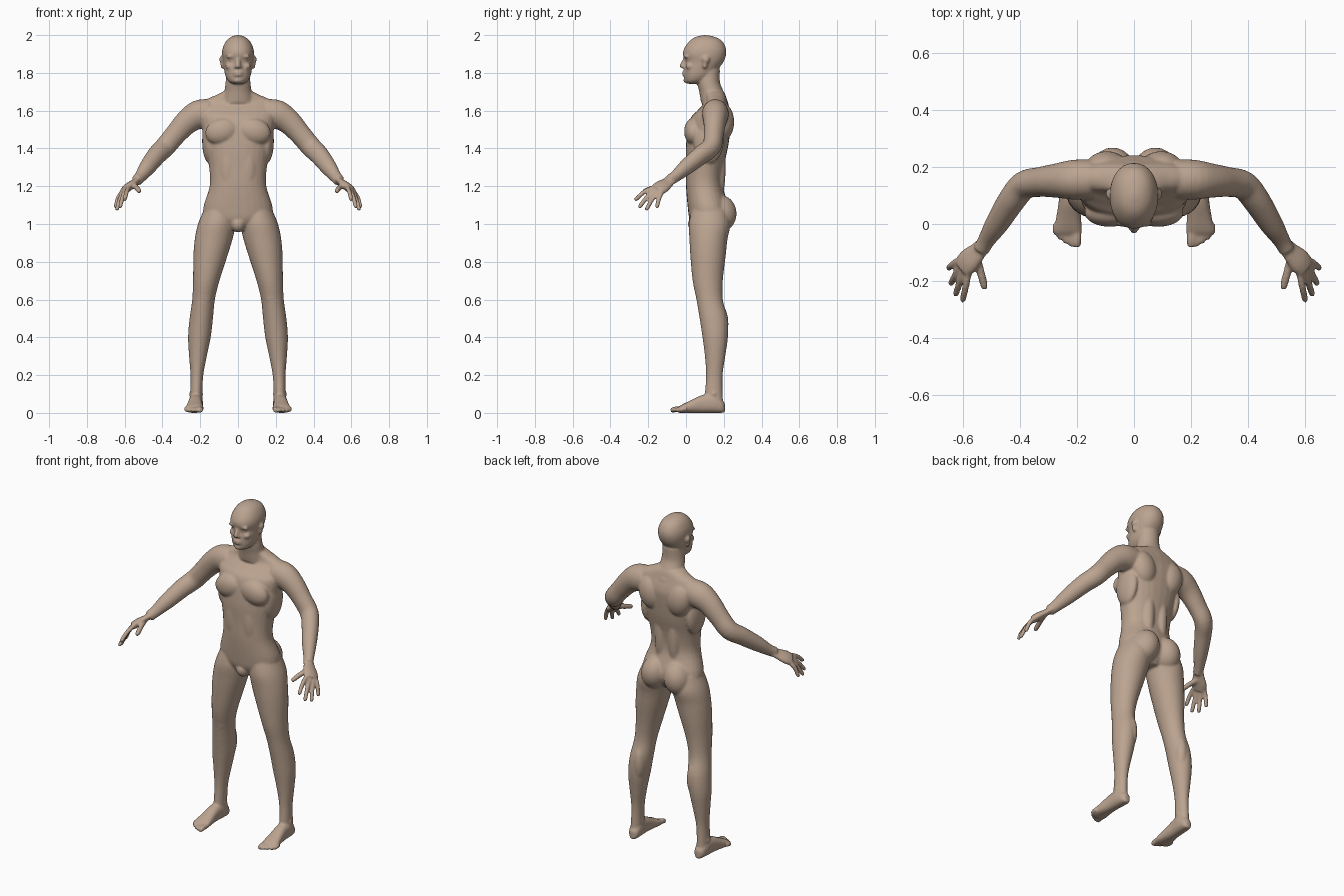
import bpy, bmesh, math
from mathutils import Vector, Matrix

if "Cube" in bpy.data.objects:
    bpy.data.objects.remove(bpy.data.objects["Cube"])

UP = Vector((0, 0, 1))
RIGHTWARD = Vector((1, 0, 0))
PAIR = (1, -1)
SINGLE = (1,)
STEPS, SIDES = 4, 28
bm = bmesh.new()


def smooth_rows(rows):
    """Insert smoothly interpolated rows between the given ones."""
    keys = [Vector(row) for row in rows]
    keys = [keys[0]] + keys + [keys[-1]]
    result = []
    for before, start, end, after in zip(keys, keys[1:], keys[2:], keys[3:]):
        leave, arrive = (end - before) / 2, (after - start) / 2
        for step in range(STEPS):
            t = step / STEPS
            ease = t * t * (3 - 2 * t)
            result.append(start.lerp(end, ease) + leave * t * (1 - t) ** 2
                          - arrive * t * t * (1 - t))
    return result + [keys[-1]]


def signed_power(value, power):
    return math.copysign(abs(value) ** (2 / power), value)


def loft(rows, across=RIGHTWARD, axis=None, power=2, sides=PAIR):
    """Skin rows of x, y, z, radius across and radius deep."""
    rows = smooth_rows(rows)
    centers = [row.to_3d() for row in rows]
    for side in sides:
        rings = []
        for i, center in enumerate(centers):
            ahead = centers[min(i + 1, len(centers) - 1)]
            behind = centers[max(i - 1, 0)]
            along = (axis or ahead - behind).normalized()
            wide = (across - along * across.dot(along)).normalized()
            deep = along.cross(wide)
            ring = []
            for k in range(SIDES):
                angle = math.tau * k / SIDES
                point = (center
                         + wide * rows[i][3] * signed_power(math.cos(angle), power)
                         + deep * rows[i][4] * signed_power(math.sin(angle), power))
                ring.append(bm.verts.new((point.x * side, point.y, point.z)))
            rings.append(ring)
        for low, high in zip(rings, rings[1:]):
            for k in range(SIDES):
                bm.faces.new((low[k - 1], low[k], high[k], high[k - 1]))
        bm.faces.new(rings[0])
        bm.faces.new(rings[-1])


def column(rows, offset=lambda z: 0, power=2, sides=SINGLE):
    """Upright form from rows of height, half width, front and back."""
    loft([(offset(z), (front + back) / 2, z, width, (back - front) / 2)
          for z, width, front, back in rows], axis=UP, power=power, sides=sides)


def limb(path, across, flatness):
    """Paired limb from rows of x, y, z and radius."""
    loft([(x, y, z, radius, radius * flatness) for x, y, z, radius in path],
         across=Vector(across))


def digit(base, tip, radius, bend):
    """Paired finger or toe, raised a little at its middle joint."""
    middle = (base + tip) / 2 + UP * bend
    pad = tip.lerp(middle, .15)
    loft([(*base, radius, radius), (*middle, radius, radius),
          (*pad, radius * .9, radius * .9), (*tip, radius / 2, radius / 2)])


def blob(center, size, tilt=0, sides=PAIR):
    """Ellipsoid muscle or feature, tilted in the front plane."""
    for side in sides:
        place = (Matrix.Scale(side, 4, RIGHTWARD) @ Matrix.Translation(center)
                 @ Matrix.Rotation(math.radians(tilt), 4, 'Y')
                 @ Matrix.Diagonal((*size, 1)))
        bmesh.ops.create_uvsphere(bm, u_segments=24, v_segments=16, radius=1, matrix=place)


# Torso
column([(.97, .06, .05, .18), (1.02, .16, .02, .22), (1.08, .185, .01, .23),
        (1.2, .15, 0, .195), (1.3, .153, 0, .2), (1.42, .175, 0, .225),
        (1.55, .2, .02, .24), (1.6, .21, .06, .235), (1.645, .19, .1, .22),
        (1.68, .12, .1, .21), (1.7, .08, .09, .2)], power=2.2)

# Chest, abdomen, shoulder blades, spine columns, flanks, seat and groin
blob(center=(.085, .04, 1.49), size=(.09, .05, .07), tilt=15)
blob(center=(.05, .035, 1.3), size=(.05, .035, .14))
blob(center=(.095, .195, 1.54), size=(.075, .06, .1), tilt=12)
blob(center=(.045, .165, 1.3), size=(.04, .045, .2))
blob(center=(.15, .12, 1.44), size=(.04, .08, .12))
blob(center=(.075, .178, 1.055), size=(.08, .09, .1), tilt=-12)
blob(center=(.1, .157, 1.65), size=(.1, .045, .035), tilt=16)
blob(center=(0, .055, 1), size=(.04, .045, .045), sides=SINGLE)

# Neck
column([(1.64, .09, .08, .225), (1.7, .073, .07, .2), (1.75, .066, .06, .18),
        (1.82, .06, .07, .18)])

# Head
column([(1.742, .026, .01, .06), (1.755, .05, -.005, .1), (1.785, .067, -.01, .14),
        (1.82, .074, -.01, .17), (1.86, .08, -.005, .2), (1.9, .085, -.017, .213),
        (1.935, .08, -.007, .21), (1.97, .062, .02, .19), (1.99, .038, .05, .155),
        (2, .01, .09, .11)], power=2.15)

# Nose and nostrils
column([(1.885, .009, -.01, .01), (1.84, .014, -.035, 0), (1.825, .012, -.027, 0)])
blob(center=(.013, -.008, 1.832), size=(.01, .013, .008))

# Brows, eyelids, cheeks, lips, chin and ears
blob(center=(.035, .002, 1.888), size=(.03, .014, .01), tilt=6)
blob(center=(.034, .011, 1.868), size=(.016, .012, .008))
blob(center=(.045, .02, 1.835), size=(.022, .022, .018))
for lip_height in (1.789, 1.803):
    blob(center=(0, -.007, lip_height), size=(.026, .014, .007), sides=SINGLE)
blob(center=(0, .004, 1.76), size=(.026, .018, .015), sides=SINGLE)
blob(center=(.087, .105, 1.87), size=(.012, .02, .02))
blob(center=(.083, .1, 1.845), size=(.01, .013, .024))

# Arms
limb([(.15, .155, 1.585, .07), (.21, .155, 1.578, .07), (.27, .152, 1.54, .06),
      (.33, .147, 1.475, .052), (.385, .135, 1.41, .05), (.43, .08, 1.365, .047),
      (.48, 0, 1.3, .04), (.515, -.055, 1.253, .03), (.535, -.09, 1.23, .028)],
     across=(.3, 1, 0), flatness=1.1)

# Palms
limb([(.525, -.07, 1.238, .028), (.55, -.1, 1.218, .037), (.58, -.13, 1.196, .045),
      (.6, -.155, 1.178, .042)], across=(.55, .7, -.45), flatness=.5)

# Fingers fan out between the first and last, longest in the middle
first_knuckle, last_knuckle = Vector((.578, -.165, 1.195)), Vector((.62, -.13, 1.163))
first_tip, last_tip = Vector((.6, -.272, 1.125)), Vector((.65, -.155, 1.085))
reach = Vector((.01, -.02, -.03))
for finger in range(4):
    t = finger / 3
    digit(first_knuckle.lerp(last_knuckle, t),
          first_tip.lerp(last_tip, t) + reach * 4 * t * (1 - t),
          radius=.0125, bend=.012)

# Thumbs
digit(Vector((.552, -.11, 1.205)), Vector((.521, -.228, 1.172)), radius=.0145, bend=.004)


def leg_line(z):
    """Legs curve outward on the way down."""
    return .222 - .11 * z * z


# Legs
column([(1.08, .085, .03, .22), (1, .1, .015, .235), (.92, .1, .018, .22),
        (.83, .09, .023, .21), (.7, .07, .035, .195), (.6, .06, .055, .195),
        (.5, .062, .072, .22), (.4, .06, .087, .222), (.3, .047, .1, .208),
        (.2, .034, .106, .194), (.1, .032, .1, .194), (.03, .034, .1, .2)],
       offset=leg_line, sides=PAIR)

# Kneecaps, calves and ankles
blob(center=(.175, .08, .615), size=(.034, .026, .045))
blob(center=(.18, .185, .47), size=(.035, .04, .1))
blob(center=(.222, .148, .1), size=(.038, .02, .02))

# Feet, from rows of y, half width and half height
loft([(.23 - .05 * y, y, height, width, height) for y, width, height in (
      (.206, .014, .026), (.19, .03, .034), (.15, .037, .05), (.085, .037, .047),
      (.02, .044, .032), (-.025, .05, .021), (-.042, .042, .014))],
     axis=Vector((0, -1, 0)), power=2.4)

# Toes, the inner one thickest
for toe in range(5):
    x = .2 + .019 * toe
    digit(Vector((x, -.015 + .004 * toe, .02)),
          Vector((x, -.082 + .003 * toe * toe, .012)),
          radius=.0105 if toe else .0155, bend=.004)

bmesh.ops.recalc_face_normals(bm, faces=bm.faces)
mesh = bpy.data.meshes.new("body")
bm.to_mesh(mesh)
bm.free()
body = bpy.data.objects.new("body", mesh)
bpy.context.collection.objects.link(body)

# Fuse the parts into one soft skin
fuse = body.modifiers.new("fuse", 'REMESH')
fuse.mode = 'VOXEL'
fuse.voxel_size = .006
fuse.use_smooth_shade = True
soften = body.modifiers.new("soften", 'SMOOTH')
soften.factor = .5
soften.iterations = 8

# Skin colour
skin = bpy.data.materials.new("skin tan")
skin.use_nodes = True
colour = (.5, .37, .28, 1)
skin.diffuse_color = colour
skin.node_tree.nodes["Principled BSDF"].inputs["Base Color"].default_value = colour
mesh.materials.append(skin)
